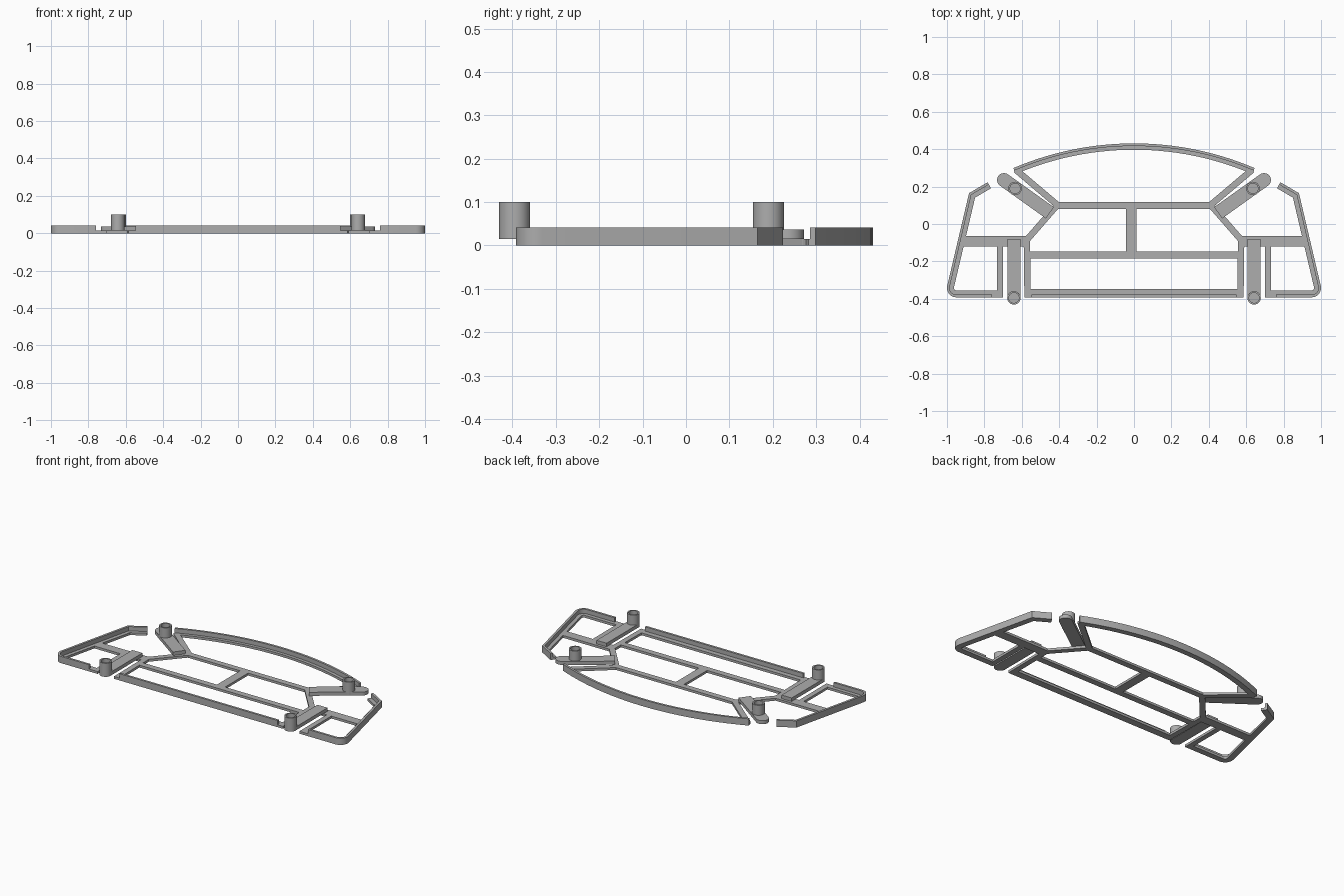
import bpy, bmesh, math
from mathutils import Vector, Matrix

cube = bpy.data.objects.get("Cube")
if cube:
    bpy.data.objects.remove(cube)

grey = bpy.data.materials.new("plain grey")
grey.use_nodes = True
colour = (0.42, 0.42, 0.42, 1)
grey.diffuse_color = colour
grey.node_tree.nodes["Principled BSDF"].inputs["Base Color"].default_value = colour

LOW, ARM, RIM, POST = 0.015, 0.037, 0.042, 0.1   # top heights
LEDGE, WALL = 0.037, 0.014                       # widths of the rim


def finish(bm, name):
    bmesh.ops.remove_doubles(bm, verts=bm.verts, dist=1e-5)
    bmesh.ops.recalc_face_normals(bm, faces=bm.faces)
    mesh = bpy.data.meshes.new(name)
    bm.to_mesh(mesh)
    bm.free()
    mesh.materials.append(grey)
    obj = bpy.data.objects.new(name, mesh)
    bpy.context.collection.objects.link(obj)
    bpy.ops.object.select_all(action='DESELECT')
    obj.select_set(True)
    bpy.context.view_layer.objects.active = obj
    bpy.ops.object.shade_smooth_by_angle(angle=math.radians(30))
    return obj


def strip(name, path, near, far, z0, z1, side=1):
    """Mitred bar along a path, between two offsets to the right of travel."""
    pts = [Vector(p) for p in path]
    dirs = [(b - a).normalized() for a, b in zip(pts, pts[1:])]
    bm = bmesh.new()
    rings = []
    for i, p in enumerate(pts):
        before, after = dirs[max(i - 1, 0)], dirs[min(i, len(dirs) - 1)]
        n0, n1 = Vector((before.y, -before.x)), Vector((after.y, -after.x))
        mitre = (n0 + n1) / (1 + n0.dot(n1))
        a, b = p + mitre * near, p + mitre * far
        corners = ((a, z0), (b, z0), (b, z1), (a, z1))
        rings.append([bm.verts.new((q.x * side, q.y, z)) for q, z in corners])
    for r, s in zip(rings, rings[1:]):
        for k in range(4):
            m = (k + 1) % 4
            bm.faces.new((r[k], r[m], s[m], s[k]))
    bm.faces.new(rings[0])
    bm.faces.new(rings[-1])
    return finish(bm, name)


def bar(name, path, width, side=1):
    return strip(name, path, -width / 2, width / 2, 0, LOW, side)


def arc(cx, cy, r, start, end, steps):
    angles = [start + (end - start) * i / steps for i in range(steps + 1)]
    return [(cx + r * math.cos(a), cy + r * math.sin(a)) for a in angles]


def arm(name, base, tip, half, side):
    """Flat tongue with one round end."""
    base, tip = Vector(base), Vector(tip)
    d = (tip - base).normalized()
    n = Vector((d.y, -d.x))
    facing = math.atan2(d.y, d.x)
    outline = [base + n * half, base - n * half]
    outline += arc(tip.x, tip.y, half, facing + math.pi / 2, facing - math.pi / 2, 16)
    bm = bmesh.new()
    face = bm.faces.new([bm.verts.new((p[0] * side, p[1], LOW)) for p in outline])
    new = bmesh.ops.extrude_face_region(bm, geom=[face])["geom"]
    top = [g for g in new if isinstance(g, bmesh.types.BMVert)]
    bmesh.ops.translate(bm, verts=top, vec=(0, 0, ARM - LOW))
    return finish(bm, name)


def post(name, x, y, radius=0.036, bore=0.027):
    """Hollow peg turned from a profile."""
    profile = [(0, LOW), (radius, LOW), (radius, POST), (bore, POST), (bore, ARM), (0, ARM)]
    bm = bmesh.new()
    verts = [bm.verts.new((r, 0, z)) for r, z in profile]
    edges = [bm.edges.new(pair) for pair in zip(verts, verts[1:])]
    bmesh.ops.spin(bm, geom=verts + edges, cent=(0, 0, 0), axis=(0, 0, 1),
                   angle=math.tau, steps=32)
    bmesh.ops.translate(bm, verts=bm.verts, vec=(x, y, 0))
    return finish(bm, name)


# Curved back rim
radius, back = 1.64, 0.431
half = math.asin(0.645 / radius)
bow = arc(0, back - radius, radius, math.pi / 2 + half, math.pi / 2 - half, 28)
strip("back_ledge", bow, 0, 0.034, 0, LOW)
strip("back_wall", bow, 0, WALL, LOW, RIM)

# Front rim
FRONT = -0.392
strip("front_ledge", [(0.57, FRONT), (-0.57, FRONT)], 0, 0.045, 0, LOW)
strip("front_wall", [(0.548, FRONT), (-0.548, FRONT)], 0, WALL, LOW, RIM)

# Cross bars of the middle frame
bar("upper_cross_bar", [(-0.41, 0.1), (0.41, 0.1)], 0.037)
bar("lower_cross_bar", [(-0.57, -0.166), (0.57, -0.166)], 0.038)
bar("centre_bar", [(-0.015, 0.085), (-0.015, -0.15)], 0.056)

for side, label in ((1, "left"), (-1, "right")):
    # Bent strut from the back rim to the front rim
    bar(label + "_strut", [(0.632, 0.29), (0.41, 0.102), (0.573, -0.085),
                           (0.569, FRONT)], 0.034, side)

    # Side rim with rounded front corner
    corner = arc(0.95, FRONT + 0.05, 0.05, math.radians(13), -math.pi / 2, 10)
    edge = [(0.783, 0.223), (0.882, 0.165)] + corner
    strip(label + "_side_ledge", edge + [(0.7, FRONT)], 0, LEDGE, 0, LOW, side)
    strip(label + "_side_wall", edge + [(0.76, FRONT)], 0, WALL, LOW, RIM, side)

    # Bars joining the side rim to the middle
    bar(label + "_side_bar", [(0.92, -0.092), (0.575, -0.092)], 0.058, side)
    bar(label + "_inner_bar", [(0.716, -0.11), (0.716, -0.37)], 0.032, side)

    # Tongues carrying the hollow posts
    arm(label + "_front_arm", (0.642, -0.08), (0.642, -0.395), 0.035, side)
    arm(label + "_back_arm", (0.45, 0.06), (0.695, 0.235), 0.037, side)
    post(label + "_front_post", 0.642 * side, -0.395)
    post(label + "_back_post", 0.636 * side, 0.19)
